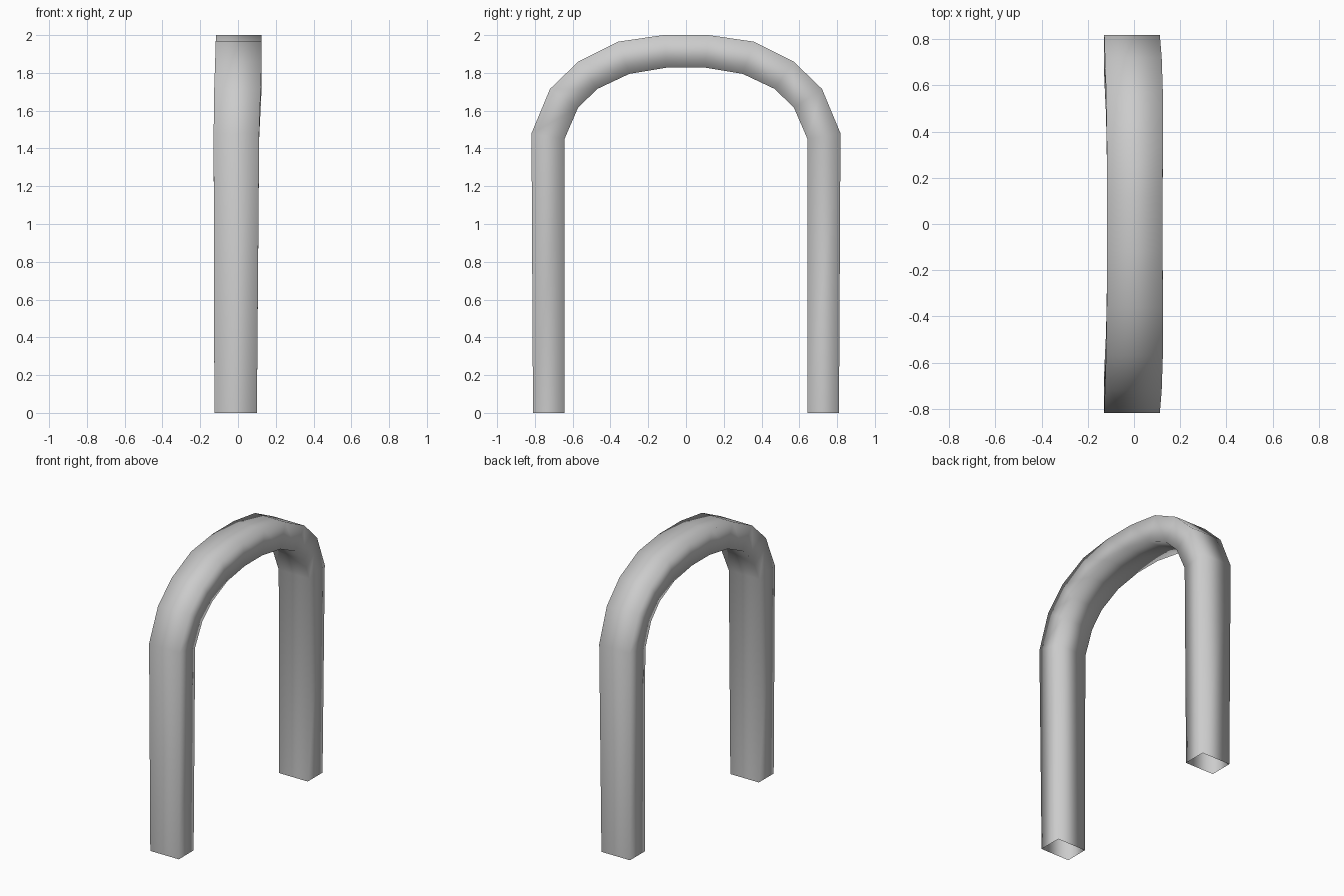
import bpy, bmesh

if "Cube" in bpy.data.objects:
    bpy.data.objects.remove(bpy.data.objects["Cube"])

# Half of the arch, foot to crown: outer y, z, inner y, z, left x, right x
half = [
    (0.81, 0.00, 0.643, 0.00, -0.125, 0.100),
    (0.818, 1.48, 0.643, 1.45, -0.129, 0.112),
    (0.72, 1.715, 0.572, 1.615, -0.126, 0.120),
    (0.57, 1.86, 0.47, 1.715, -0.121, 0.125),
    (0.36, 1.965, 0.30, 1.795, -0.118, 0.125),
    (0.12, 2.00, 0.10, 1.828, -0.116, 0.124),
]
# Full path: front foot, over the crown, back foot
stations = [(-1, s) for s in half] + [(1, s) for s in reversed(half)]

bm = bmesh.new()
rings = []
for side, (oy, oz, iy, iz, xl, xr) in stations:
    corners = [(xl, side * oy, oz), (xr, side * oy, oz),
               (xr, side * iy, iz), (xl, side * iy, iz)]
    rings.append([bm.verts.new(c) for c in corners])

# Four-sided tube, smooth shaded, with open feet
for a, b in zip(rings, rings[1:]):
    for i in range(4):
        j = (i + 1) % 4
        face = bm.faces.new((a[i], a[j], b[j], b[i]))
        face.smooth = True
bm.normal_update()

# Make the outer front face point towards -y
bm.faces.ensure_lookup_table()
if bm.faces[0].normal.y > 0:
    bmesh.ops.reverse_faces(bm, faces=bm.faces[:])

mesh = bpy.data.meshes.new("arch_tube")
bm.to_mesh(mesh)
bm.free()
arch = bpy.data.objects.new("arch_tube", mesh)
bpy.context.collection.objects.link(arch)
